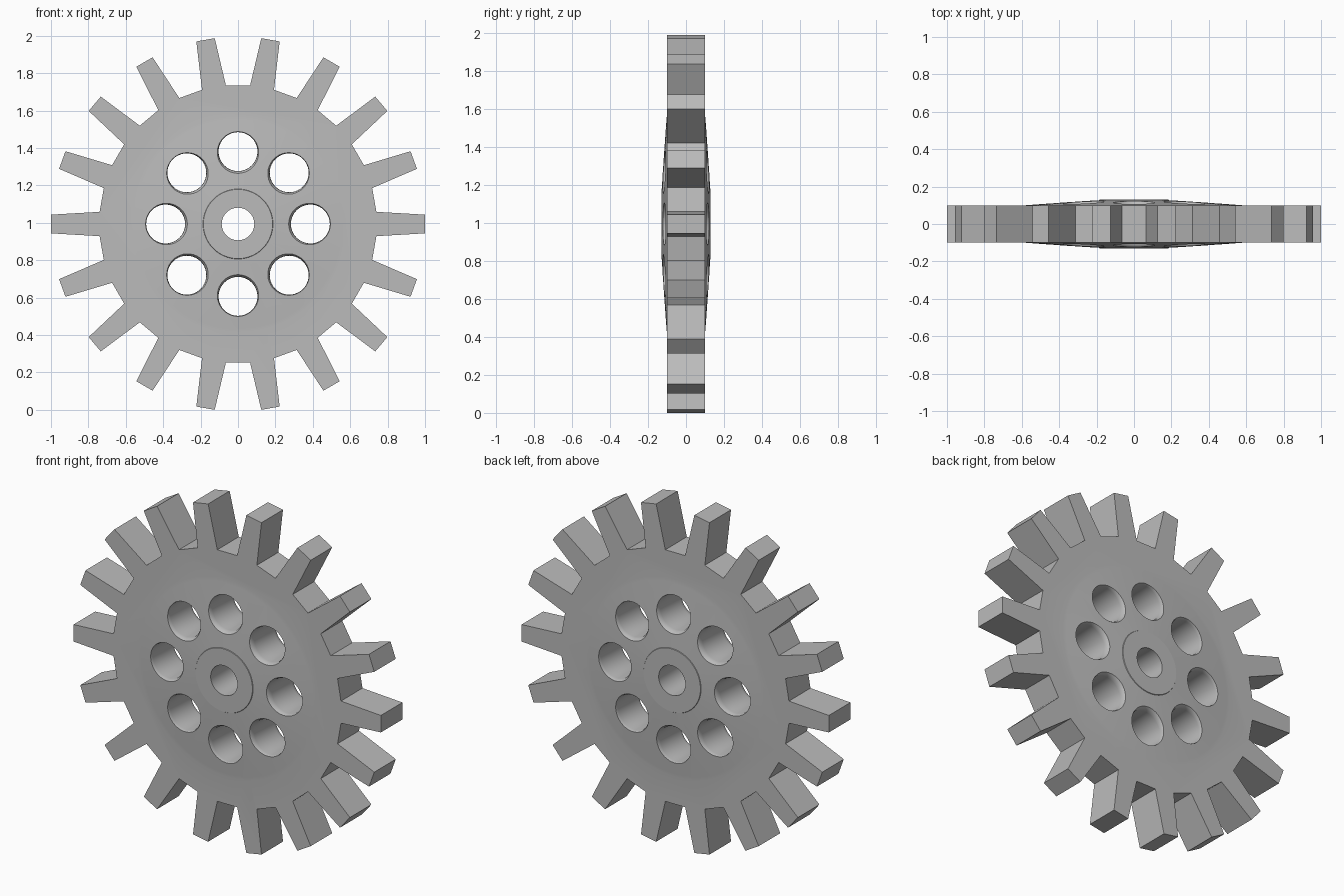
import bpy, bmesh, math

if "Cube" in bpy.data.objects:
    bpy.data.objects.remove(bpy.data.objects["Cube"])

TEETH = 18
CZ = 0.9935  # wheel centre height

steel = bpy.data.materials.new("grey_metal")
steel.diffuse_color = (0.5, 0.5, 0.5, 1)
steel.use_nodes = True
steel.node_tree.nodes["Principled BSDF"].inputs["Base Color"].default_value = steel.diffuse_color


def make(name, bm):
    bmesh.ops.recalc_face_normals(bm, faces=bm.faces)
    me = bpy.data.meshes.new(name)
    bm.to_mesh(me)
    bm.free()
    me.materials.append(steel)
    ob = bpy.data.objects.new(name, me)
    bpy.context.collection.objects.link(ob)
    return ob


def lathe(bm, half, cx, cz, seg):
    """Solid of revolution about Y, mirrored in y; half = (radius, y) from outside middle to face."""
    prof = [(r, -y) for r, y in reversed(half)] + half
    rings = []
    for r, y in prof:
        rings.append([bm.verts.new((cx + r * math.cos(2 * math.pi * i / seg), y,
                                    cz + r * math.sin(2 * math.pi * i / seg)))
                      for i in range(seg)])
    for a, b in zip(rings, rings[1:]):
        for i in range(seg):
            j = (i + 1) % seg
            bm.faces.new((a[i], a[j], b[j], b[i]))
    bm.faces.new(rings[0])
    bm.faces.new(rings[-1])


def boolean(target, tool, op):
    mod = target.modifiers.new(op, 'BOOLEAN')
    mod.operation = op
    mod.solver = 'EXACT'
    mod.object = tool
    bpy.context.view_layer.objects.active = target
    bpy.ops.object.modifier_apply(modifier=mod.name)
    bpy.data.objects.remove(tool)


# toothed rim: outline extruded through the thickness
bm = bmesh.new()
outline = []
for k in range(TEETH):
    a = 2 * math.pi * k / TEETH
    for d, w in ((0.74, -0.065), (1.0, -0.05), (1.0, 0.05), (0.74, 0.065)):
        outline.append((d * math.cos(a) - w * math.sin(a),
                        CZ + d * math.sin(a) + w * math.cos(a)))
front = [bm.verts.new((x, -0.1, z)) for x, z in outline]
back = [bm.verts.new((x, 0.1, z)) for x, z in outline]
bm.faces.new(front)
bm.faces.new(back)
for i in range(len(front)):
    j = (i + 1) % len(front)
    bm.faces.new((front[i], front[j], back[j], back[i]))
gear = make("gear_wheel", bm)

# shallow domed web with a slightly proud hub disc
bm = bmesh.new()
lathe(bm, [(0.60, 0.0985), (0.56, 0.1015), (0.38, 0.116), (0.187, 0.127),
           (0.185, 0.130)], 0, CZ, 96)
boolean(gear, make("domed_web", bm), 'UNION')

# axle bore and eight lightening holes with softened rims
bm = bmesh.new()
lathe(bm, [(0.087, 0.2)], 0, CZ, 48)
for k in range(8):
    a = math.pi / 4 * k
    lathe(bm, [(0.104, 0.09), (0.106, 0.105), (0.111, 0.115), (0.122, 0.13),
               (0.14, 0.15)], 0.387 * math.cos(a), CZ + 0.387 * math.sin(a), 40)
boolean(gear, make("hole_cutter", bm), 'DIFFERENCE')

bpy.ops.object.select_all(action='DESELECT')
gear.select_set(True)
bpy.context.view_layer.objects.active = gear
bpy.ops.object.shade_smooth_by_angle(angle=math.radians(40))
